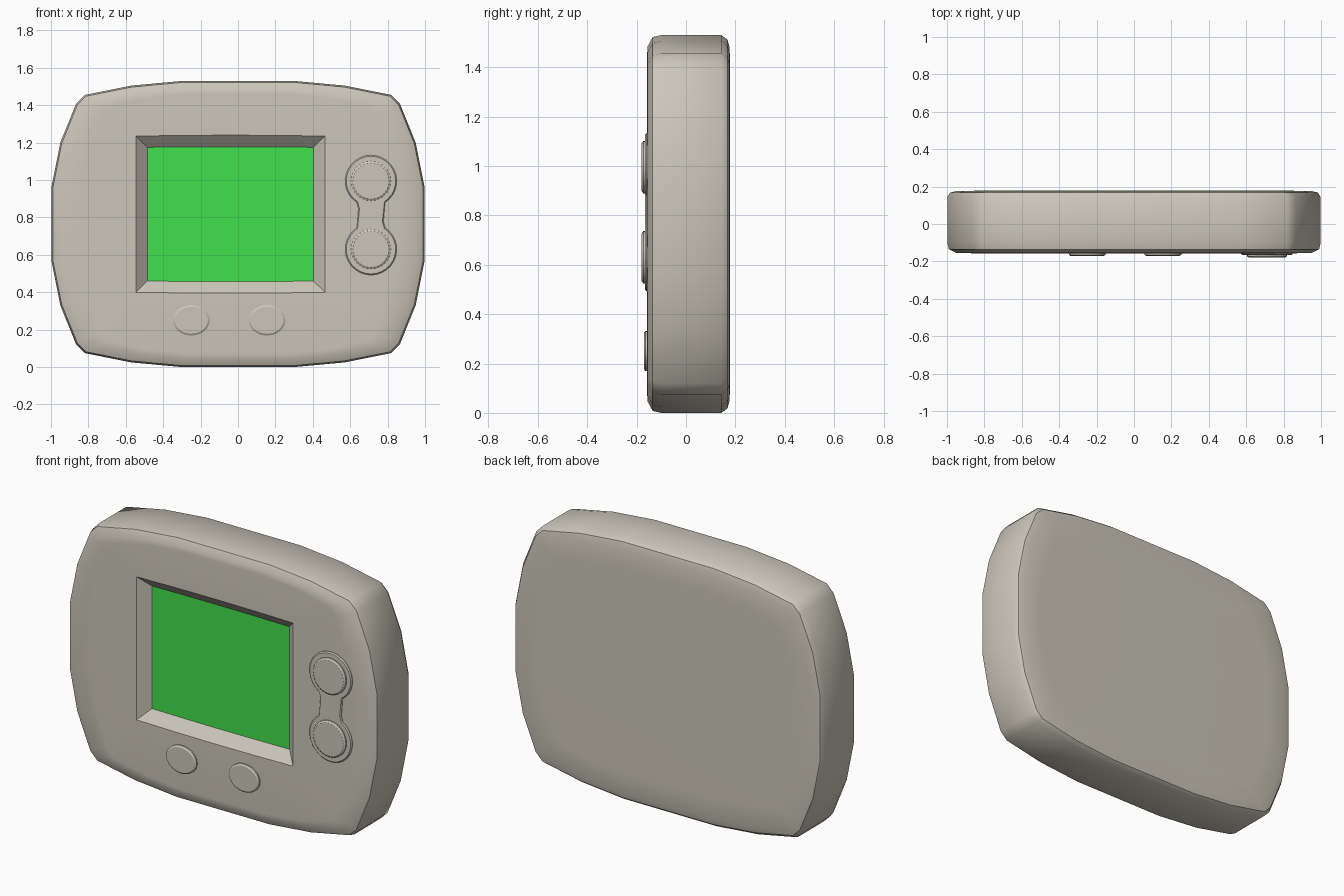
import bpy, bmesh, math

if "Cube" in bpy.data.objects:
    bpy.data.objects.remove(bpy.data.objects["Cube"])

CZ = 0.765  # height of the body centre


def material(name, rgb):
    m = bpy.data.materials.new(name)
    m.diffuse_color = (*rgb, 1)
    m.use_nodes = True
    m.node_tree.nodes["Principled BSDF"].inputs["Base Color"].default_value = m.diffuse_color
    return m


BEIGE = material("warm beige plastic", (0.60, 0.565, 0.485))
GREEN = material("green display", (0.055, 0.75, 0.075))


def ring(bm, pts, y):
    return [bm.verts.new((x, y, z)) for x, z in pts]


def bridge(bm, a, b):
    n = len(a)
    return [bm.faces.new((a[i], a[(i + 1) % n], b[(i + 1) % n], b[i])) for i in range(n)]


def loop_edges(bm, loop):
    return [bm.edges.get((loop[i - 1], loop[i])) for i in range(len(loop))]


def finish(bm, name, mats, angle):
    bmesh.ops.recalc_face_normals(bm, faces=bm.faces[:])
    me = bpy.data.meshes.new(name)
    bm.to_mesh(me)
    bm.free()
    ob = bpy.data.objects.new(name, me)
    bpy.context.collection.objects.link(ob)
    for m in mats:
        me.materials.append(m)
    bpy.ops.object.select_all(action='DESELECT')
    ob.select_set(True)
    bpy.context.view_layer.objects.active = ob
    bpy.ops.object.shade_smooth_by_angle(angle=math.radians(angle))
    return ob


# body outline: one quarter mirrored to four
q = [(0.30, 0.765), (0.57, 0.74), (0.82, 0.69), (0.865, 0.645), (0.95, 0.435), (0.998, 0.195)]
half = q + [(x, -z) for x, z in reversed(q)]
outline = half + [(-x, -z) for x, z in half]


def inset(dx, dz):
    return [(x * (1 - dx), CZ + z * (1 - dz / CZ)) for x, z in outline]


# window loop with slightly bowed top and bottom
def window(x0, x1, z0, z1, bow=0.005):
    ts = [i / 4 for i in range(5)]
    top = [(x0 + (x1 - x0) * t, z1 + bow * 4 * t * (1 - t)) for t in ts]
    bot = [(x1 + (x0 - x1) * t, z0 - bow * 4 * t * (1 - t)) for t in ts]
    return top + bot


# body shell with recessed display
bm = bmesh.new()
sections = [(0.178, 0.17, 0.17), (0.177, 0.05, 0.05), (0.168, 0.015, 0.018), (0.143, 0, 0),
            (-0.10, 0, 0), (-0.135, 0.008, 0.008), (-0.155, 0.05, 0.045), (-0.157, 0.16, 0.07)]
rings = [ring(bm, inset(dx, dz), y) for y, dx, dz in sections]
for a, b in zip(rings, rings[1:]):
    bridge(bm, a, b)
bm.faces.new(rings[0])
outer = ring(bm, window(-0.545, 0.465, 0.40, 1.235), -0.157)
inner = ring(bm, window(-0.485, 0.403, 0.46, 1.175, 0.003), -0.10)
bridge(bm, outer, inner)
bm.faces.new(inner).material_index = 1
bmesh.ops.triangle_fill(bm, use_beauty=True,
                        edges=loop_edges(bm, rings[-1]) + loop_edges(bm, outer))
finish(bm, "thermostat_body", [BEIGE, GREEN], 38)


# raised shape: vertical wall, small bevel, flat cap
def raised(name, shape, bevel, y_back, y_edge, y_front):
    bm = bmesh.new()
    loops = [ring(bm, shape(0), y_back), ring(bm, shape(0), y_edge), ring(bm, shape(bevel), y_front)]
    for a, b in zip(loops, loops[1:]):
        bridge(bm, a, b)
    bm.faces.new(loops[0])
    bm.faces.new(loops[-1])
    finish(bm, name, [BEIGE], 30)


def ellipse(cx, cz, rx, rz, n=32):
    return lambda d: [(cx + (rx - d) * math.cos(2 * math.pi * i / n),
                       cz + (rz - d) * math.sin(2 * math.pi * i / n)) for i in range(n)]


# rocker plate: two discs joined by a pinched neck
PX, PZ, SEP, R = 0.711, 0.8125, 0.1825, 0.138


def plate(d):
    r = R - d
    a0, a1 = math.radians(-57), math.radians(237)
    arc = [(r * math.cos(a0 + (a1 - a0) * i / 24), SEP + r * math.sin(a0 + (a1 - a0) * i / 24))
           for i in range(25)]
    neck = [(-0.067 + d, 0.035)]
    upper = arc + neck
    return [(PX + x, PZ + z) for x, z in upper + [(-x, -z) for x, z in upper]]


raised("rocker_plate", plate, 0.006, -0.14, -0.160, -0.166)
for name, z in (("up_button", PZ + SEP), ("down_button", PZ - SEP)):
    raised(name, ellipse(PX, z, 0.106, 0.106), 0.010, -0.15, -0.173, -0.180)

# lower buttons
for name, x in (("left_button", -0.25), ("right_button", 0.155)):
    raised(name, ellipse(x, 0.25, 0.098, 0.081), 0.009, -0.14, -0.165, -0.171)
